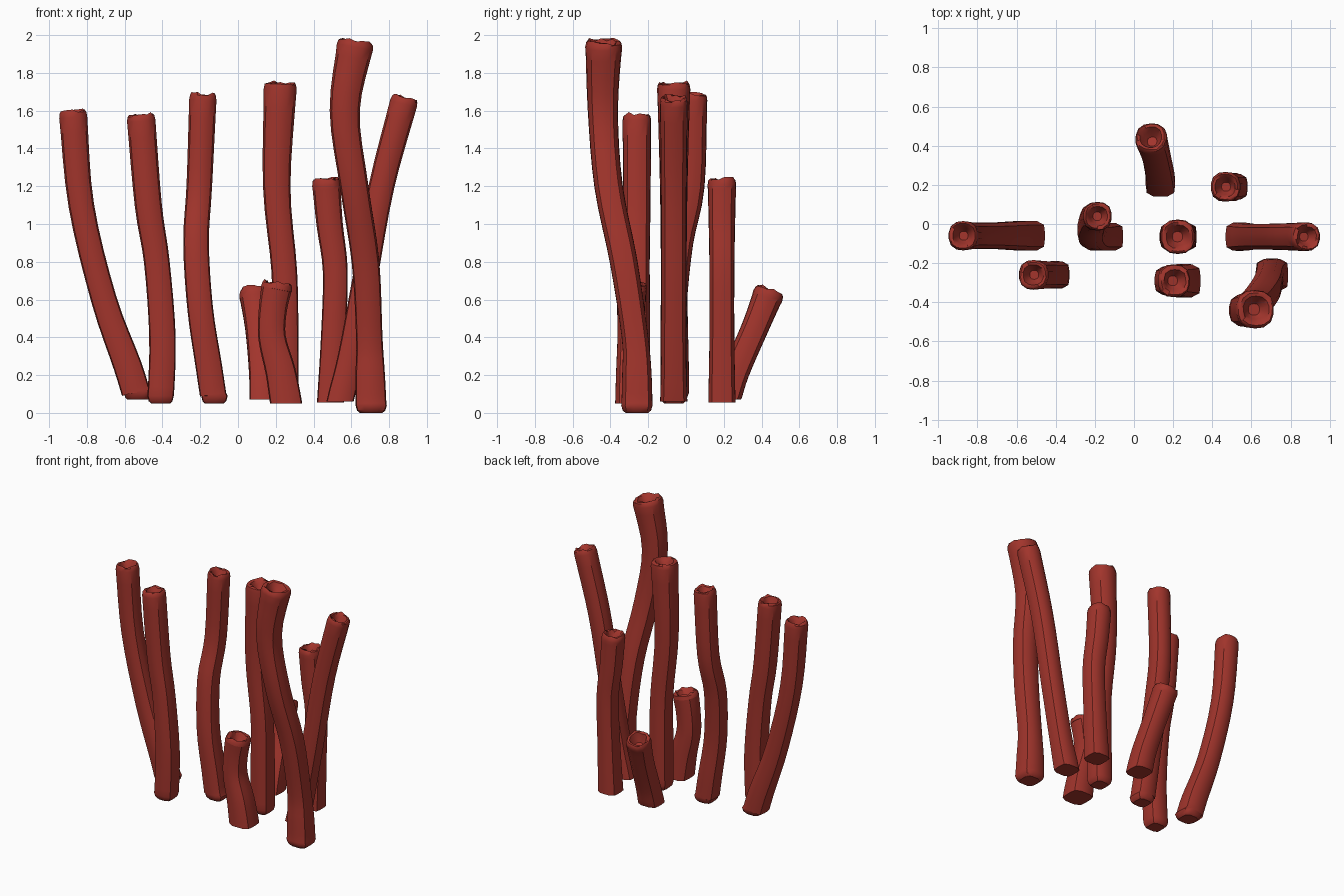
import bpy, bmesh, math, random
from mathutils import Vector

if "Cube" in bpy.data.objects:
    bpy.data.objects.remove(bpy.data.objects["Cube"])

random.seed(4)
SIDES = 14
red = bpy.data.materials.new("coral_red")
red.diffuse_color = (0.36, 0.035, 0.025, 1)
red.use_nodes = True
red.node_tree.nodes["Principled BSDF"].inputs["Base Color"].default_value = red.diffuse_color


def spline(pts, steps=4):
    # Catmull-Rom through (x, y, z, radius) points
    p = [Vector(q) for q in pts]
    p = [2 * p[0] - p[1]] + p + [2 * p[-1] - p[-2]]
    out = []
    for i in range(1, len(p) - 2):
        a, b, c, d = p[i - 1:i + 3]
        for k in range(steps):
            t = k / steps
            out.append(0.5 * (2 * b + (c - a) * t + (2 * a - 5 * b + 4 * c - d) * t * t
                              + (3 * b - a - 3 * c + d) * t ** 3))
    return out + [p[-2]]


def stalk(name, pts, rounded):
    path = spline(pts)
    n = len(path)
    bm = bmesh.new()

    def ring(center, axis, r, power):
        u = Vector((1, 0, 0))
        u = (u - axis * u.dot(axis)).normalized()
        v = axis.cross(u)
        vs = []
        for k in range(SIDES):
            a = 2 * math.pi * (k + 0.5) / SIDES
            c, s = math.cos(a), math.sin(a)
            q = r / (abs(c) ** power + abs(s) ** power) ** (1 / power)
            vs.append(bm.verts.new(center + u * c * q + v * s * q))
        return vs

    rings = []
    for i, p in enumerate(path):
        axis = (path[min(i + 1, n - 1)] - path[max(i - 1, 0)]).to_3d().normalized()
        t = i / (n - 1)
        if i == 0:
            axis = Vector((0, 0, 1))
        power = 4.5 - 2.0 * t
        c, r = p.to_3d(), p.w
        if i == 0 and rounded:
            # bevelled foot
            rings.append(ring(c, axis, r * 0.72, power))
            rings.append(ring(c + Vector((0, 0, 0.012)), axis, r * 0.9, power))
            rings.append(ring(c + Vector((0, 0, 0.04)), axis, r, power))
        elif i == n - 1:
            # rounded lip and sunken cup
            for down, k in ((0.035, 1.0), (0.01, 0.95), (0, 0.85), (0.005, 0.68),
                            (0.035, 0.52), (0.065, 0.3)):
                rings.append(ring(c - axis * down, axis, r * k, power))
            for vert in rings[-3] + rings[-4]:
                vert.co += axis * random.uniform(-0.012, 0.008)
        else:
            rings.append(ring(c, axis, r, power))
    for a, b in zip(rings, rings[1:]):
        for k in range(SIDES):
            j = (k + 1) % SIDES
            bm.faces.new((a[k], a[j], b[j], b[k]))
    bm.faces.new(rings[0][::-1])
    bm.faces.new(rings[-1])
    me = bpy.data.meshes.new(name)
    bm.to_mesh(me)
    bm.free()
    me.materials.append(red)
    ob = bpy.data.objects.new(name, me)
    bpy.context.collection.objects.link(ob)
    bpy.ops.object.select_all(action='DESELECT')
    ob.select_set(True)
    bpy.context.view_layer.objects.active = ob
    bpy.ops.object.shade_smooth_by_angle(angle=math.radians(35))


# each point: x, y, z, radius
stalk("far_left_stalk", [(-0.53, -0.06, 0.07, .075), (-0.585, -0.06, 0.25, .075),
      (-0.71, -0.06, 0.6, .068), (-0.83, -0.06, 1.1, .068), (-0.875, -0.06, 1.6, .075)], True)
stalk("left_front_stalk", [(-0.41, -0.26, 0.05, .07), (-0.40, -0.26, 0.4, .07),
      (-0.43, -0.26, 0.8, .068), (-0.475, -0.26, 1.1, .072), (-0.515, -0.26, 1.58, .076)], True)
stalk("left_middle_stalk", [(-0.125, -0.065, 0.05, .07), (-0.155, -0.065, 0.25, .07),
      (-0.2, -0.065, 0.55, .068), (-0.222, -0.03, 0.9, .068), (-0.205, 0.03, 1.2, .068),
      (-0.185, 0.04, 1.69, .073)], True)
stalk("tall_middle_stalk", [(0.25, -0.065, 0.05, .07), (0.25, -0.065, 0.4, .07),
      (0.245, -0.065, 0.75, .068), (0.205, -0.065, 1.2, .073), (0.225, -0.065, 1.75, .088)], True)
stalk("short_front_stalk", [(0.255, -0.29, 0.05, .085), (0.225, -0.29, 0.22, .08),
      (0.18, -0.29, 0.4, .073), (0.185, -0.29, 0.55, .075), (0.21, -0.29, 0.69, .084)], False)
stalk("short_back_stalk", [(0.135, 0.215, 0.07, .075), (0.13, 0.265, 0.22, .072),
      (0.11, 0.365, 0.45, .072), (0.085, 0.445, 0.65, .082)], False)
stalk("right_back_stalk", [(0.49, 0.19, 0.055, .072), (0.505, 0.19, 0.4, .066),
      (0.515, 0.19, 0.75, .066), (0.485, 0.19, 1.0, .07), (0.465, 0.19, 1.24, .076)], False)
stalk("far_right_stalk", [(0.54, -0.065, 0.06, .072), (0.595, -0.065, 0.3, .066),
      (0.67, -0.065, 0.7, .066), (0.76, -0.065, 1.2, .068), (0.885, -0.065, 1.67, .074)], False)
stalk("tallest_stalk", [(0.705, -0.26, 0.0, .083), (0.70, -0.26, 0.2, .078),
      (0.695, -0.27, 0.4, .07), (0.675, -0.33, 0.8, .073), (0.615, -0.41, 1.2, .075),
      (0.565, -0.44, 1.6, .08), (0.625, -0.435, 1.97, .098)], True)
